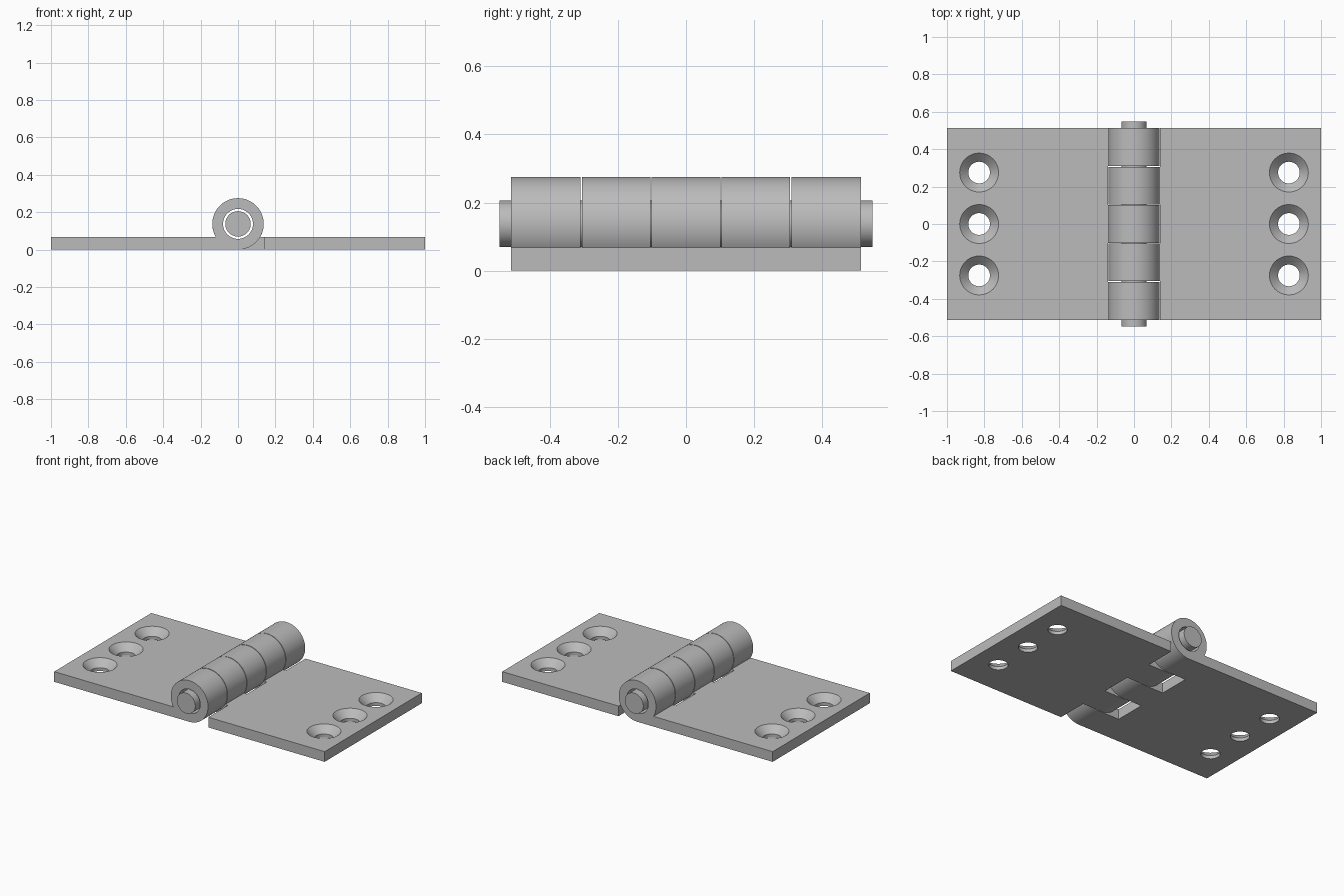
import bpy
import bmesh
from math import radians, sin, cos, pi, asin
from mathutils import Matrix

cube = bpy.data.objects.get("Cube")
if cube:
    bpy.data.objects.remove(cube, do_unlink=True)

THICK = 0.068       # leaf thickness
HALF = 0.513        # half of the leaf length
R = 0.1375          # knuckle radius, also the pin height
BORE = 0.08
PIN = 0.068
GAP = 0.002         # half of the slit between knuckles
STEP = HALF * 2 / 5
SEGS = 72

steel = bpy.data.materials.new("light grey steel")
steel.use_nodes = True
GREY = (0.5, 0.5, 0.5, 1)
steel.diffuse_color = GREY
steel.node_tree.nodes["Principled BSDF"].inputs["Base Color"].default_value = GREY


def make(name, bm):
    bmesh.ops.recalc_face_normals(bm, faces=bm.faces)
    mesh = bpy.data.meshes.new(name)
    bm.to_mesh(mesh)
    bm.free()
    mesh.materials.append(steel)
    obj = bpy.data.objects.new(name, mesh)
    bpy.context.collection.objects.link(obj)
    return obj


def prism(bm, profile, y0, y1):
    """Extrude an (x, z) outline along y."""
    face = bm.faces.new([bm.verts.new((x, y0, z)) for x, z in profile])
    moved = bmesh.ops.extrude_face_region(bm, geom=[face])["geom"]
    verts = [v for v in moved if isinstance(v, bmesh.types.BMVert)]
    bmesh.ops.translate(bm, verts=verts, vec=(0, y1 - y0, 0))


def rod(name, radius, half):
    bm = bmesh.new()
    bmesh.ops.create_cone(bm, cap_ends=True, segments=SEGS, radius1=radius,
                          radius2=radius, depth=half * 2,
                          matrix=Matrix.Translation((0, 0, R)) @ Matrix.Rotation(pi / 2, 4, "X"))
    return make(name, bm)


def screw_cutter(x, y):
    """Straight hole that widens into a countersink at the top."""
    hole, rim, over = 0.058, 0.104, 0.02
    rings = [(hole, -over), (hole, THICK - (rim - hole)),
             (rim, THICK), (rim, THICK + over)]
    bm = bmesh.new()
    loops = [[bm.verts.new((x + r * cos(2 * pi * i / 48), y + r * sin(2 * pi * i / 48), z))
              for i in range(48)] for r, z in rings]
    for low, high in zip(loops, loops[1:]):
        for i in range(48):
            j = (i + 1) % 48
            bm.faces.new((low[i], low[j], high[j], high[i]))
    bm.faces.new(loops[0])
    bm.faces.new(loops[-1])
    return make("screw_cutter", bm)


def select_only(obj):
    bpy.ops.object.select_all(action="DESELECT")
    obj.select_set(True)
    bpy.context.view_layer.objects.active = obj


def cut(obj, cutter):
    mod = obj.modifiers.new("cut", "BOOLEAN")
    mod.operation = "DIFFERENCE"
    mod.solver = "EXACT"
    mod.object = cutter
    select_only(obj)
    bpy.ops.object.modifier_apply(modifier=mod.name)
    bpy.data.objects.remove(cutter, do_unlink=True)


def smooth(obj):
    select_only(obj)
    bpy.ops.object.shade_smooth_by_angle(angle=radians(30))


def leaf(name, side, knuckles):
    # Plate whose underside rolls up and around the pin
    start, end = -pi / 2, pi + asin((R - THICK) / R)
    arc = [start + (end - start) * i / SEGS for i in range(SEGS + 1)]
    outline = [(-1, THICK), (-1, 0)] + [(R * cos(a), R + R * sin(a)) for a in arc]
    bm = bmesh.new()
    prism(bm, [(-side * x, z) for x, z in outline], -HALF, HALF)
    obj = make(name, bm)

    # Bore for the pin
    cut(obj, rod("bore_cutter", BORE, HALF + 0.1))

    # Notches that make room for the other leaf's knuckles
    for k in range(5):
        if k in knuckles:
            continue
        y0 = -HALF + k * STEP - (GAP if k else 0.1)
        y1 = -HALF + (k + 1) * STEP + (GAP if k < 4 else 0.1)
        bm = bmesh.new()
        box = [(0.14, -0.1), (0.14, 0.4), (-0.3, 0.4), (-0.3, -0.1)]
        prism(bm, [(side * x, z) for x, z in box], y0, y1)
        cut(obj, make("notch_cutter", bm))

    # Countersunk screw holes
    for y in (-0.275, 0, 0.275):
        cut(obj, screw_cutter(side * 0.828, y))
    smooth(obj)


leaf("right_leaf", -1, (0, 2, 4))
leaf("left_leaf", 1, (1, 3))

# Hinge pin
smooth(rod("hinge_pin", PIN, 0.548))
